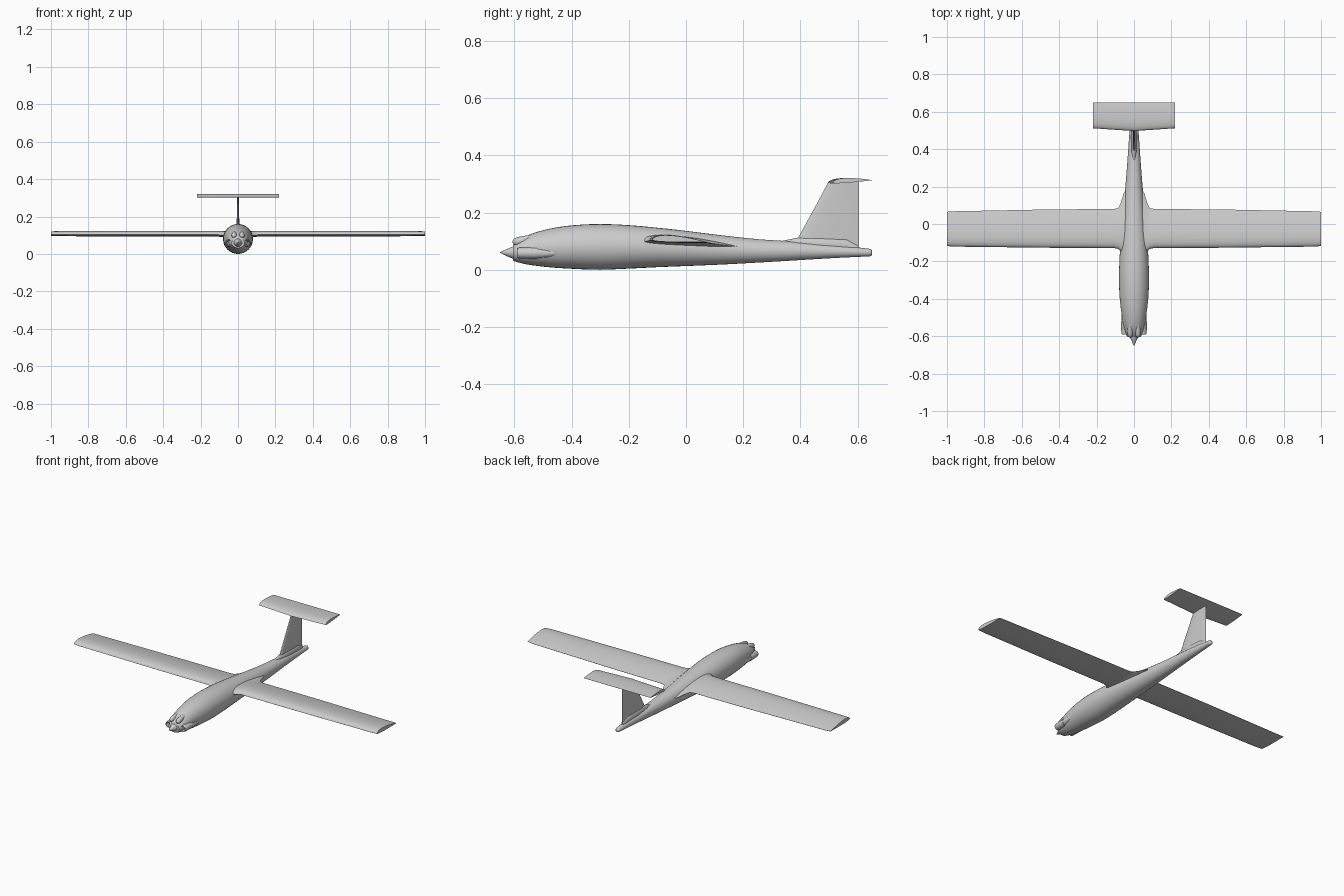
import bpy, bmesh, math
from mathutils import Vector


def finish(name, bm, angle=40):
    bmesh.ops.recalc_face_normals(bm, faces=bm.faces)
    me = bpy.data.meshes.new(name)
    bm.to_mesh(me)
    bm.free()
    ob = bpy.data.objects.new(name, me)
    bpy.context.collection.objects.link(ob)
    bpy.ops.object.select_all(action='DESELECT')
    ob.select_set(True)
    bpy.context.view_layer.objects.active = ob
    bpy.ops.object.shade_smooth_by_angle(angle=math.radians(angle))
    return ob


def loft(name, rings, angle=40):
    bm = bmesh.new()
    loops = [[bm.verts.new(p) for p in r] for r in rings]
    n = len(loops[0])
    for a, b in zip(loops, loops[1:]):
        for i in range(n):
            j = (i + 1) % n
            bm.faces.new((a[i], a[j], b[j], b[i]))
    bm.faces.new(loops[0])
    bm.faces.new(loops[-1])
    return finish(name, bm, angle)


def oval(y, w, lo, hi, x=0, n=32):
    c, h = (lo + hi) / 2, (hi - lo) / 2
    return [Vector((x + w * math.cos(2 * math.pi * i / n), y,
                    c + h * math.sin(2 * math.pi * i / n))) for i in range(n)]


def smooth_sections(secs, steps=4):
    # Catmull-Rom interpolation between stations
    out = []
    for i in range(len(secs) - 1):
        p = [Vector(secs[max(0, min(len(secs) - 1, i + k))]) for k in (-1, 0, 1, 2)]
        for s in range(steps):
            t = s / steps
            out.append(0.5 * (2 * p[1] + (p[2] - p[0]) * t
                       + (2 * p[0] - 5 * p[1] + 4 * p[2] - p[3]) * t * t
                       + (3 * p[1] - p[0] - 3 * p[2] + p[3]) * t ** 3))
    return out + [Vector(secs[-1])]


def foil(x, le, te, zle, zte, thick, n=12):
    # flat-bottomed aerofoil: upper surface nose to tail, lower back to nose
    up, low = [], []
    for i in range(n + 1):
        t = (1 - math.cos(math.pi * i / n)) / 2
        base = zle + (zte - zle) * t
        shape = (2.969 * math.sqrt(t) - 1.26 * t - 3.516 * t ** 2
                 + 2.843 * t ** 3 - 1.015 * t ** 4) + 0.02 * t
        y = le + (te - le) * t
        up.append(Vector((x, y, base + thick * 0.8 * shape)))
        low.append(Vector((x, y, base - thick * 0.2 * shape)))
    return up + low[:0:-1]


# fuselage: y, half width, bottom, top
body = [(-0.605, 0.034, 0.032, 0.088), (-0.585, 0.045, 0.025, 0.104),
        (-0.54, 0.057, 0.016, 0.126), (-0.47, 0.068, 0.008, 0.145),
        (-0.39, 0.077, 0.003, 0.156), (-0.3, 0.080, 0.000, 0.160),
        (-0.2, 0.078, 0.004, 0.156), (-0.1, 0.072, 0.009, 0.147),
        (0.0, 0.064, 0.013, 0.136), (0.12, 0.053, 0.018, 0.121),
        (0.25, 0.042, 0.025, 0.107), (0.37, 0.033, 0.032, 0.099),
        (0.5, 0.024, 0.040, 0.088), (0.6, 0.017, 0.045, 0.078),
        (0.642, 0.014, 0.047, 0.073), (0.65, 0.008, 0.052, 0.068)]
loft("fuselage", [oval(v[0], v[1], v[2], v[3]) for v in
                  (Vector(q) for q in smooth_sections(body, 3))], 50)

# spinner
loft("spinner", [oval(y, r, 0.060 - r, 0.060 + r, n=24) for y, r in
                 [(-0.65, 0.001), (-0.638, 0.007), (-0.62, 0.015),
                  (-0.606, 0.021), (-0.6, 0.023), (-0.59, 0.023)]])

# wing with flared root fairing
half = [(0.03, -0.18, 0.20, 0.094, 0.079, 0.040),
        (0.055, -0.165, 0.165, 0.097, 0.082, 0.036),
        (0.070, -0.147, 0.115, 0.099, 0.088, 0.032),
        (0.085, -0.133, 0.085, 0.101, 0.092, 0.030),
        (0.11, -0.128, 0.080, 0.103, 0.093, 0.029),
        (0.45, -0.127, 0.078, 0.103, 0.094, 0.028),
        (0.96, -0.121, 0.068, 0.103, 0.096, 0.026),
        (1.0, -0.118, 0.065, 0.104, 0.098, 0.023)]
rings = [foil(-s[0], *s[1:]) for s in reversed(half)] + [foil(*s) for s in half]
loft("wing", rings)

# tailplane on top of the fin
tail = [(-0.22, 0.512), (0, 0.497), (0.22, 0.512)]
loft("tailplane", [foil(x, le, 0.65, 0.304, 0.313, 0.017) for x, le in tail])

# fin: swept leading edge, upright trailing edge
def fin_ring(z, le, te, thick, n=10):
    pts = foil(0, le, te, 0, 0, thick, n)
    m = n + 1
    side = [(p.y, (p.z / 0.8) * 0.5) for p in pts[:m]]
    return [Vector((w, y, z)) for y, w in side] + \
           [Vector((-w, y, z)) for y, w in side[:0:-1]]


loft("fin", [fin_ring(0.06, 0.365, 0.605, 0.018), fin_ring(0.11, 0.391, 0.605, 0.016),
             fin_ring(0.23, 0.457, 0.605, 0.012), fin_ring(0.306, 0.497, 0.605, 0.008)])

# fillet where the fin meets the tail boom
loft("fin_fillet", [oval(y, w, 0.06, hi, n=16) for y, w, hi in
                    [(0.32, 0.006, 0.098), (0.39, 0.014, 0.112), (0.47, 0.015, 0.114),
                     (0.56, 0.011, 0.107), (0.60, 0.006, 0.085)]], 50)

for side, label in ((-1, "left"), (1, "right")):
    # engine cylinder cowl with a hollow front
    cowl = [(-0.565, 0.010, 0.048, 0.068), (-0.588, 0.014, 0.044, 0.072),
            (-0.59, 0.017, 0.041, 0.075), (-0.58, 0.020, 0.039, 0.078),
            (-0.52, 0.021, 0.038, 0.079)]
    loft(label + "_engine_cowl", [oval(y, w, a, b, side * 0.048, 20)
                                  for y, w, a, b in cowl])
    # tapering fairing behind the cowl
    fair = [(-0.525, 0.018, 0.040, 0.077, 0.049), (-0.495, 0.015, 0.042, 0.075, 0.052),
            (-0.465, 0.010, 0.047, 0.070, 0.058), (-0.45, 0.004, 0.055, 0.062, 0.062)]
    loft(label + "_cowl_fairing", [oval(y, w, a, b, side * x, 20)
                                   for y, w, a, b, x in fair])
    # small rounded bump above the spinner
    bump = [(-0.606, 0.004, 0.094, 0.102), (-0.601, 0.011, 0.087, 0.109),
            (-0.59, 0.014, 0.084, 0.114), (-0.57, 0.014, 0.086, 0.118),
            (-0.54, 0.010, 0.098, 0.122)]
    loft(label + "_top_bump", [oval(y, w, a, b, side * 0.021, 16)
                               for y, w, a, b in bump])
